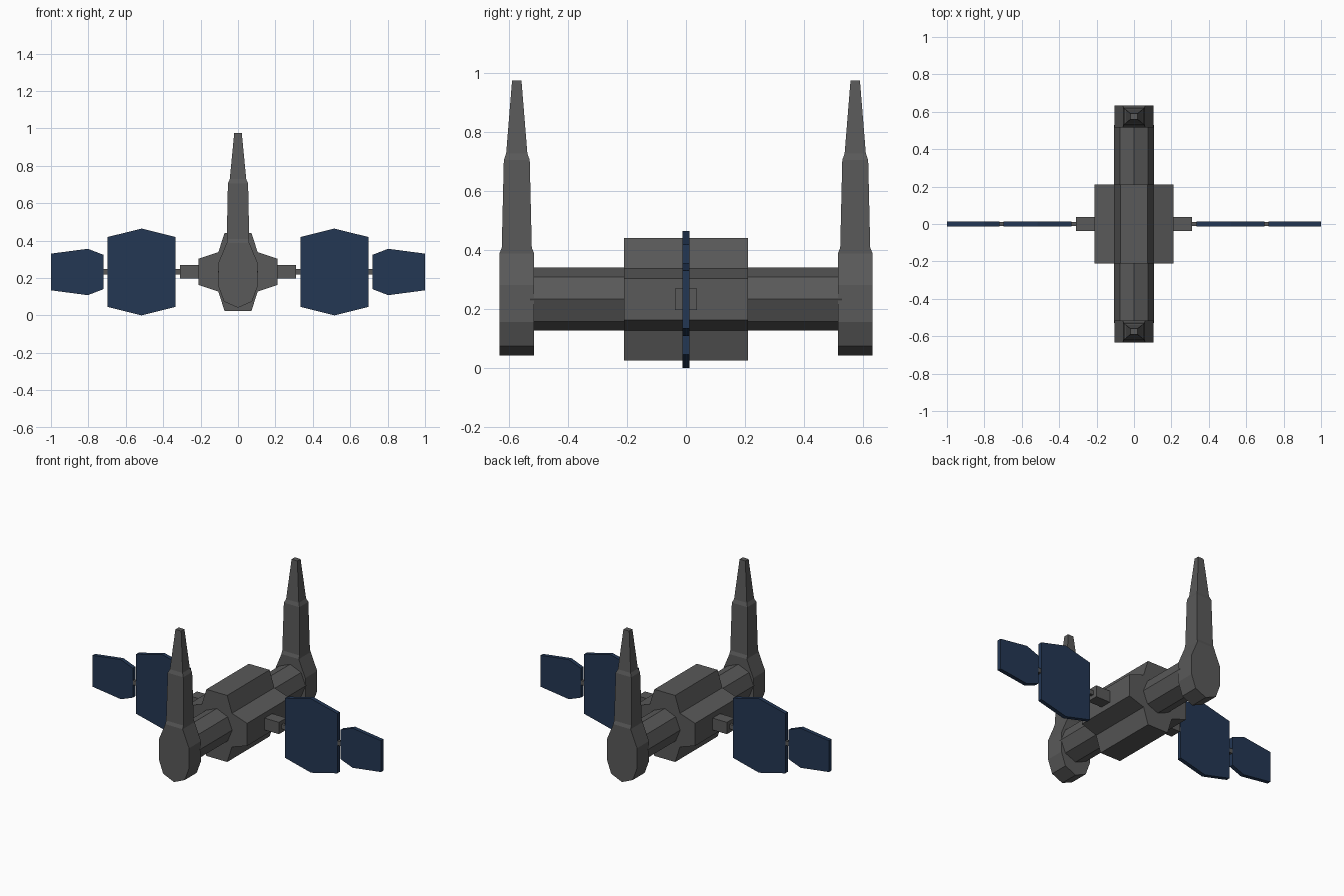
import bpy, bmesh, math
from mathutils import Vector

if "Cube" in bpy.data.objects:
    bpy.data.objects.remove(bpy.data.objects["Cube"])


def material(name, rgb):
    m = bpy.data.materials.new(name)
    m.diffuse_color = (*rgb, 1)
    m.use_nodes = True
    m.node_tree.nodes["Principled BSDF"].inputs["Base Color"].default_value = m.diffuse_color
    return m


GREY = material("hull grey", (0.1, 0.1, 0.1))
BLUE = material("solar blue", (0.017, 0.038, 0.088))


def loft(name, rings, mat, mirror=None):
    """Skin a stack of matching closed rings; optionally mirror about x or y."""
    bm = bmesh.new()
    loops = [[bm.verts.new(Vector(p)) for p in r] for r in rings]
    n = len(loops[0])
    for a, b in zip(loops, loops[1:]):
        for i in range(n):
            j = (i + 1) % n
            bm.faces.new((a[i], a[j], b[j], b[i]))
    bm.faces.new(loops[0][::-1])
    bm.faces.new(loops[-1])
    bmesh.ops.recalc_face_normals(bm, faces=bm.faces)
    me = bpy.data.meshes.new(name)
    bm.to_mesh(me)
    bm.free()
    me.materials.append(mat)
    ob = bpy.data.objects.new(name, me)
    bpy.context.collection.objects.link(ob)
    if mirror:
        mod = ob.modifiers.new("mirror", 'MIRROR')
        mod.use_axis = (mirror == 'x', mirror == 'y', False)
        mod.use_mirror_merge = False
    return ob


def extrude_y(name, profile, y0, y1, mat, mirror=None):
    """Extrude an (x, z) profile along y."""
    return loft(name, [[(x, y, z) for x, z in profile] for y in (y0, y1)], mat, mirror)


def both_sides(half):
    """Complete a right-hand half profile with its left-hand reflection."""
    return half + [(-x, z) for x, z in reversed(half) if x > 0]


def rect(x0, x1, z0, z1):
    return [(x0, z0), (x1, z0), (x1, z1), (x0, z1)]


MID = 0.237    # height of the main axis
END = 0.575    # y position of the end towers

# central hull with cross-shaped section
extrude_y("central_hull", both_sides([
    (0.072, 0.445), (0.105, 0.342), (0.21, 0.307),
    (0.21, 0.166), (0.105, 0.131), (0.072, 0.028)]), -0.21, 0.21, GREY)

# octagonal spine tube
extrude_y("spine_tube", [(0.107 * math.sin(k * math.pi / 4), MID + 0.107 * math.cos(k * math.pi / 4))
                         for k in range(8)], -0.53, 0.53, GREY)

# rounded end pods under the towers
extrude_y("end_pod", both_sides([
    (0.06, 0.392), (0.105, 0.285), (0.105, 0.16), (0.075, 0.078), (0, 0.045)]),
    END - 0.059, END + 0.059, GREY, 'y')

# tapered towers: (half width x, half depth y, height)
steps = [(0.06, 0.059, 0.392), (0.06, 0.051, 0.412), (0.054, 0.044, 0.71),
         (0.044, 0.036, 0.732), (0.02, 0.016, 0.98)]
loft("tower", [[(-w, END - d, z), (w, END - d, z), (w, END + d, z), (-w, END + d, z)]
               for w, d, z in steps], GREY, 'y')

# panel mounts and thin rods
extrude_y("panel_mount", rect(0.20, 0.31, 0.2, 0.274), -0.037, 0.037, GREY, 'x')
extrude_y("panel_rod", rect(0.30, 0.345, 0.223, 0.251), -0.01, 0.01, GREY, 'x')
extrude_y("panel_link", rect(0.685, 0.73, 0.223, 0.251), -0.01, 0.01, GREY, 'x')


# solar panels: six-sided plates, peak at xm
def panel(name, x0, xm, x1, h_in, h_peak, h_out):
    c = 0.236
    extrude_y(name, [(x0, c - h_in), (xm, c - h_peak), (x1, c - h_out),
                     (x1, c + h_out), (xm, c + h_peak), (x0, c + h_in)],
              -0.0125, 0.0125, BLUE, 'x')


panel("inner_panel", 0.335, 0.515, 0.697, 0.187, 0.232, 0.187)
panel("outer_panel", 0.72, 0.803, 1.0, 0.092, 0.124, 0.098)

# rest the lowest panel tip on the ground
for ob in bpy.context.collection.objects:
    ob.location.z = -0.004
